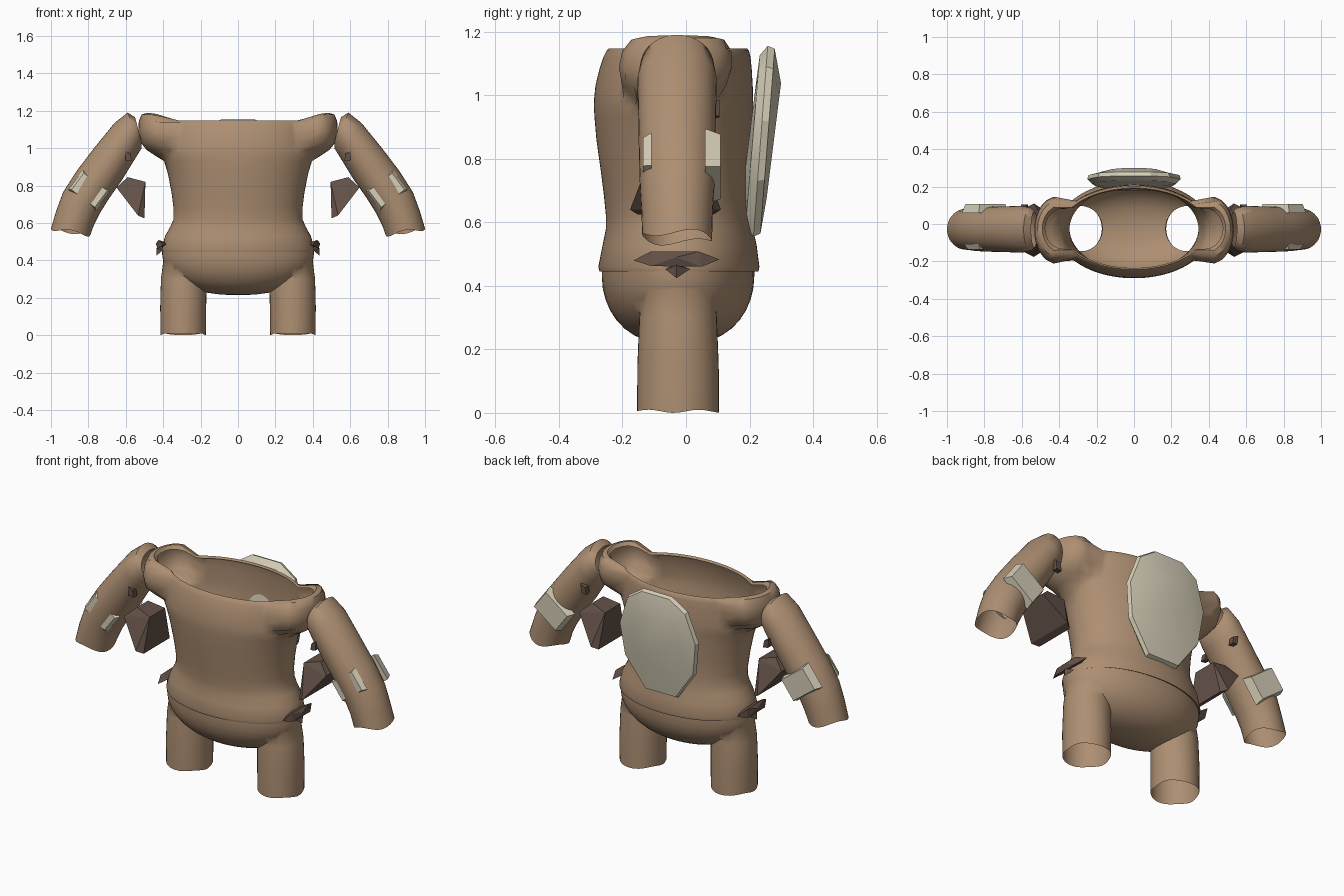
import bpy, bmesh, math
from mathutils import Vector

if "Cube" in bpy.data.objects:
    bpy.data.objects.remove(bpy.data.objects["Cube"])


def material(name, rgb):
    m = bpy.data.materials.new(name)
    m.diffuse_color = (*rgb, 1)
    m.use_nodes = True
    m.node_tree.nodes["Principled BSDF"].inputs["Base Color"].default_value = m.diffuse_color
    return m


TAN = material("tan_cloth", (0.42, 0.275, 0.17))
CREAM = material("cream_plate", (0.67, 0.62, 0.48))
DARK = material("dark_shard", (0.125, 0.083, 0.065))


def finish(name, bm, mat, smooth=None):
    bmesh.ops.recalc_face_normals(bm, faces=bm.faces)
    me = bpy.data.meshes.new(name)
    bm.to_mesh(me)
    bm.free()
    me.materials.append(mat)
    ob = bpy.data.objects.new(name, me)
    bpy.context.collection.objects.link(ob)
    if smooth:
        shade(ob, smooth)
    return ob


def shade(ob, angle):
    bpy.ops.object.select_all(action='DESELECT')
    ob.select_set(True)
    bpy.context.view_layer.objects.active = ob
    bpy.ops.object.shade_smooth_by_angle(angle=math.radians(angle))


def loft(rings, caps=False):
    bm = bmesh.new()
    vs = [[bm.verts.new(p) for p in r] for r in rings]
    n = len(vs[0])
    for a, b in zip(vs, vs[1:]):
        for i in range(n):
            j = (i + 1) % n
            bm.faces.new((a[i], a[j], b[j], b[i]))
    if caps:
        bm.faces.new(vs[0])
        bm.faces.new(vs[-1])
    return bm


def hull(name, pts, mat):
    bm = bmesh.new()
    for p in pts:
        bm.verts.new(p)
    res = bmesh.ops.convex_hull(bm, input=bm.verts)
    loose = {g for g in res["geom_interior"] if isinstance(g, bmesh.types.BMVert)}
    bmesh.ops.delete(bm, geom=list(loose), context='VERTS')
    return finish(name, bm, mat)


def angles(n):
    return [2 * math.pi * i / n for i in range(n)]


# Torso: body ellipse swelling into shoulder stubs, open neckline
def torso_ring(z, hw, y0, y1, ext=0, a=0.1, b=0, lift=0):
    cy, hy = (y0 + y1) / 2, (y1 - y0) / 2
    ring = []
    for t in angles(96):
        c, s = math.cos(t), math.sin(t)
        r = 1 / math.sqrt((c / hw) ** 2 + (s / hy) ** 2)
        if ext:
            cx, ca = ext - a, abs(c)
            qa = (ca / a) ** 2 + (s / b) ** 2
            qb = -2 * ca * cx / a ** 2
            disc = qb * qb - 4 * qa * ((cx / a) ** 2 - 1)
            if disc > 0:
                r2 = (-qb + math.sqrt(disc)) / (2 * qa)
                r = (r ** 18 + r2 ** 18) ** (1 / 18)
        x = r * c
        k = min(max((abs(x) - 0.3) / 0.17, 0), 1)
        ring.append((x, cy + r * s, z + lift * k * k * (3 - 2 * k)))
    return ring


torso = [torso_ring(*r) for r in [
    (0.455, 0.385, -0.255, 0.21), (0.445, 0.405, -0.272, 0.228),
    (0.46, 0.408, -0.276, 0.231), (0.53, 0.39, -0.262, 0.222),
    (0.58, 0.362, -0.252, 0.21), (0.62, 0.345, -0.252, 0.205),
    (0.68, 0.345, -0.258, 0.2), (0.76, 0.355, -0.268, 0.202),
    (0.86, 0.374, -0.282, 0.206), (0.93, 0.395, -0.288, 0.21),
    (0.965, 0.41, -0.29, 0.211, 0.445, 0.07, 0.08),
    (0.99, 0.41, -0.289, 0.211, 0.487, 0.09, 0.12),
    (1.03, 0.41, -0.285, 0.21, 0.52, 0.11, 0.165),
    (1.08, 0.41, -0.273, 0.207, 0.533, 0.12, 0.18, 0.01),
    (1.12, 0.405, -0.26, 0.203, 0.53, 0.12, 0.172, 0.025),
    (1.14, 0.40, -0.25, 0.198, 0.515, 0.11, 0.15, 0.04),
    (1.147, 0.39, -0.243, 0.192, 0.49, 0.1, 0.125, 0.04),
    (1.135, 0.38, -0.235, 0.186, 0.475, 0.1, 0.11, 0.035)]]
finish("torso", loft(torso), TAN, 50)

# Pelvis bowl joined with both legs, then opened at waist and feet
CY = -0.025


def oval(z, cx, hx, hy, n=64):
    return [(cx + hx * math.cos(t), CY + hy * math.sin(t), z) for t in angles(n)]


bowl = [oval(0.455, 0, 0.405, 0.24)]
for i in range(9):
    t = math.pi / 2 * i / 9
    k = math.cos(t) ** 0.8
    bowl.append(oval(0.43 - 0.215 * math.sin(t), 0, 0.405 * k, 0.24 * k))
bowl.append(oval(0.214, 0, 0.03, 0.02))
pelvis = finish("pelvis_and_legs", loft(bowl, True), TAN)
for s in (1, -1):
    leg = finish("leg_cutter", loft([oval(0.005, s * 0.293, 0.121, 0.129, 40),
                                     oval(0.15, s * 0.293, 0.123, 0.128, 40),
                                     oval(0.30, s * 0.29, 0.122, 0.122, 40),
                                     oval(0.43, s * 0.28, 0.115, 0.11, 40)], True), TAN)
    mod = pelvis.modifiers.new("join_leg", 'BOOLEAN')
    mod.operation, mod.solver, mod.object = 'UNION', 'EXACT', leg
    bpy.context.view_layer.objects.active = pelvis
    bpy.ops.object.modifier_apply(modifier=mod.name)
    bpy.data.objects.remove(leg)
bm = bmesh.new()
bm.from_mesh(pelvis.data)
ends = [f for f in bm.faces if abs(f.normal.z) > 0.95
        and (f.calc_center_median().z < 0.03 or f.calc_center_median().z > 0.44)]
bmesh.ops.delete(bm, geom=ends, context='FACES')
for v in bm.verts:
    if v.co.z < 0.02:
        v.co.z += 0.005 * math.sin(v.co.y * 40)
bm.to_mesh(pelvis.data)
bm.free()
shade(pelvis, 50)

# Arm stations: inner x, z, outer x, z, half depth
ARM = [(0.515, 1.03, 0.55, 1.165, 0.095), (0.515, 1.0, 0.59, 1.19, 0.115),
       (0.54, 0.96, 0.66, 1.135, 0.125), (0.62, 0.83, 0.77, 1.0, 0.122),
       (0.69, 0.73, 0.865, 0.875, 0.12), (0.74, 0.65, 0.935, 0.765, 0.117),
       (0.77, 0.59, 0.972, 0.665, 0.112), (0.79, 0.535, 1.0, 0.57, 0.11)]
for s, side in ((1, "right"), (-1, "left")):
    rings = []
    for k, (xi, zi, xo, zo, hy) in enumerate(ARM):
        ring = []
        for t in angles(36):
            u = 0.5 + 0.5 * math.cos(t)
            wave = 0.01 * math.sin(3 * t) if k == len(ARM) - 1 else 0
            ring.append((s * (xi + (xo - xi) * u), -0.028 + hy * math.sin(t),
                         zi + (zo - zi) * u + wave))
        rings.append(ring)
    finish(side + "_arm", loft(rings), TAN, 60)

    # Forearm guards: slabs across the arm, front and back
    across, along = Vector((0.8, 0, 0.6)), Vector((0.6, 0, -0.8))
    for name, y0, y1, w, h in (("front", -0.135, -0.108, 0.092, 0.065),
                               ("back", 0.06, 0.108, 0.1, 0.075)):
        pts = []
        for y in (y0, y1):
            q = 0.85 if abs(y) == max(abs(y0), abs(y1)) else 1
            for a in (-1, 1):
                for b in (-1, 1):
                    p = Vector((0.795, y, 0.775)) + across * a * w * q + along * b * h * q
                    pts.append((s * p.x, p.y, p.z))
        hull(f"{side}_{name}_forearm_guard", pts, CREAM)

    # Dark elbow blade, wide at the lower edge
    pts = []
    for m in (-1, 1):
        for x, y, z in ((0.59, 0.05, 0.845), (0.65, 0.085, 0.79), (0.495, 0.07, 0.82),
                        (0.5, 0.12, 0.625), (0.535, 0.143, 0.64)):
            pts.append((s * x, -0.033 + m * y, z))
    hull(side + "_elbow_blade", pts, DARK)

    # Small dark chip on the back and front of the upper arm
    for y in (0.085, -0.135):
        hull(side + "_arm_chip", [(s * x, y + d, z) for d in (-0.012, 0.02)
             for x, z in ((0.568, 0.93), (0.575, 0.97), (0.605, 0.985), (0.6, 0.935))], DARK)

    # Hip shard and its small lower spike
    hull(side + "_hip_shard",
         [(s * 0.4, -0.165, 0.48), (s * 0.42, -0.11, 0.508), (s * 0.44, -0.03, 0.49),
          (s * 0.425, 0.04, 0.508), (s * 0.4, 0.105, 0.483), (s * 0.43, 0.05, 0.46),
          (s * 0.43, -0.11, 0.462), (s * 0.37, -0.03, 0.49)], DARK)
    hull(side + "_hip_spike",
         [(s * 0.405, -0.065, 0.452), (s * 0.405, 0.012, 0.452), (s * 0.39, -0.03, 0.47),
          (s * 0.435, -0.03, 0.465), (s * 0.437, -0.03, 0.424)], DARK)

# Back plate: faceted oval shield leaning outward at the top
HALF = [(0.09, 1.155), (0.19, 1.09), (0.25, 0.92), (0.225, 0.73), (0.1, 0.555)]
outline = HALF + [(-x, z) for x, z in reversed(HALF)]


def plate_ring(scale, dy):
    return [(x * scale, 0.235 + 0.075 * (z - 0.86) + dy, 0.86 + (z - 0.86) * scale)
            for x, z in outline]


finish("back_plate", loft([plate_ring(0.6, -0.037), plate_ring(0.9, -0.025),
                           plate_ring(1, 0.0), plate_ring(0.97, 0.022),
                           plate_ring(0.6, 0.042)], True), CREAM, 25)
